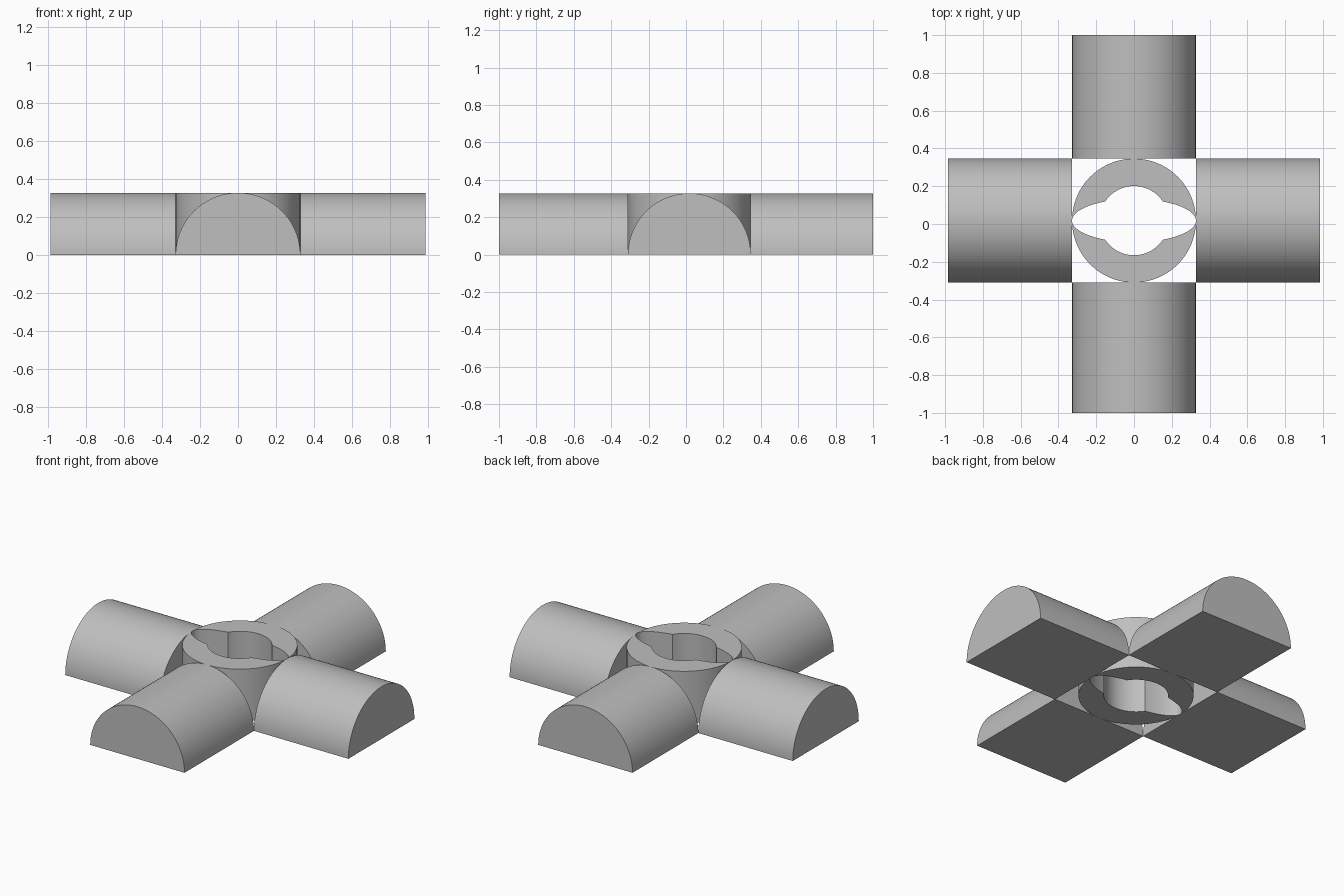
import bpy, bmesh, math
from mathutils import Vector

if "Cube" in bpy.data.objects:
    bpy.data.objects.remove(bpy.data.objects["Cube"])

R = 0.328            # arm radius, hub radius and overall height
CY = 0.018           # hub centre in y
BORE = 0.183         # round part of the hub opening
LENS_B = 0.114       # half width of the lens part of the opening

grey = bpy.data.materials.new("grey")
grey.diffuse_color = (0.52, 0.52, 0.52, 1)
grey.use_nodes = True
grey.node_tree.nodes["Principled BSDF"].inputs["Base Color"].default_value = grey.diffuse_color


def extrude(name, faces, offset):
    """Make a solid by extruding flat faces (lists of points) along offset."""
    bm = bmesh.new()
    for pts in faces:
        bm.faces.new([bm.verts.new(p) for p in pts])
    bmesh.ops.remove_doubles(bm, verts=bm.verts, dist=1e-5)
    res = bmesh.ops.extrude_face_region(bm, geom=bm.faces[:], use_keep_orig=True)
    moved = [v for v in res["geom"] if isinstance(v, bmesh.types.BMVert)]
    bmesh.ops.translate(bm, vec=offset, verts=moved)
    bmesh.ops.recalc_face_normals(bm, faces=bm.faces)
    me = bpy.data.meshes.new(name)
    bm.to_mesh(me)
    bm.free()
    me.materials.append(grey)
    ob = bpy.data.objects.new(name, me)
    bpy.context.collection.objects.link(ob)
    bpy.context.view_layer.objects.active = ob
    ob.select_set(True)
    bpy.ops.object.shade_smooth_by_angle(angle=math.radians(30))
    ob.select_set(False)


# Four half-round arms: half circle profile run along x or y
arc = [(R * math.cos(math.pi * i / 64), R * math.sin(math.pi * i / 64)) for i in range(65)]
for name, start, end in (("front_arm", -1.0, CY - R), ("back_arm", CY + R, 1.0)):
    extrude(name, [[(u, start, h) for u, h in arc]], Vector((0, end - start, 0)))
for name, start, end in (("left_arm", -0.985, -R), ("right_arm", R, 0.985)):
    extrude(name, [[(start, CY + u, h) for u, h in arc]], Vector((end - start, 0, 0)))

# Angles round a half hub, following the lens first and then the round bore
s = math.sqrt((BORE ** -2 - R ** -2) / (LENS_B ** -2 - R ** -2))
joint = math.asin(s)
u_joint = math.atan2(R * math.sin(joint), LENS_B * math.cos(joint))
tip = [math.atan2(LENS_B * math.sin(u_joint * i / 20), R * math.cos(u_joint * i / 20))
       for i in range(21)]
middle = [joint + (math.pi - 2 * joint) * i / 40 for i in range(1, 40)]
angles = tip + middle + [math.pi - t for t in reversed(tip)]


def inner(t):
    lens = 1 / math.sqrt((math.cos(t) / R) ** 2 + (math.sin(t) / LENS_B) ** 2)
    return max(lens, BORE)


# Two hub halves either side of the opening
for name, side in (("hub_back", 1), ("hub_front", -1)):
    def point(r, t):
        return (r * math.cos(t), CY + side * r * math.sin(t), 0)
    strip = []
    for a, b in zip(angles, angles[1:]):
        quad = [point(inner(a), a), point(R, a), point(R, b), point(inner(b), b)]
        if abs(inner(a) - R) < 1e-5:
            quad.pop(0)
        elif abs(inner(b) - R) < 1e-5:
            quad.pop()
        strip.append(quad)
    extrude(name, strip, Vector((0, 0, R)))
